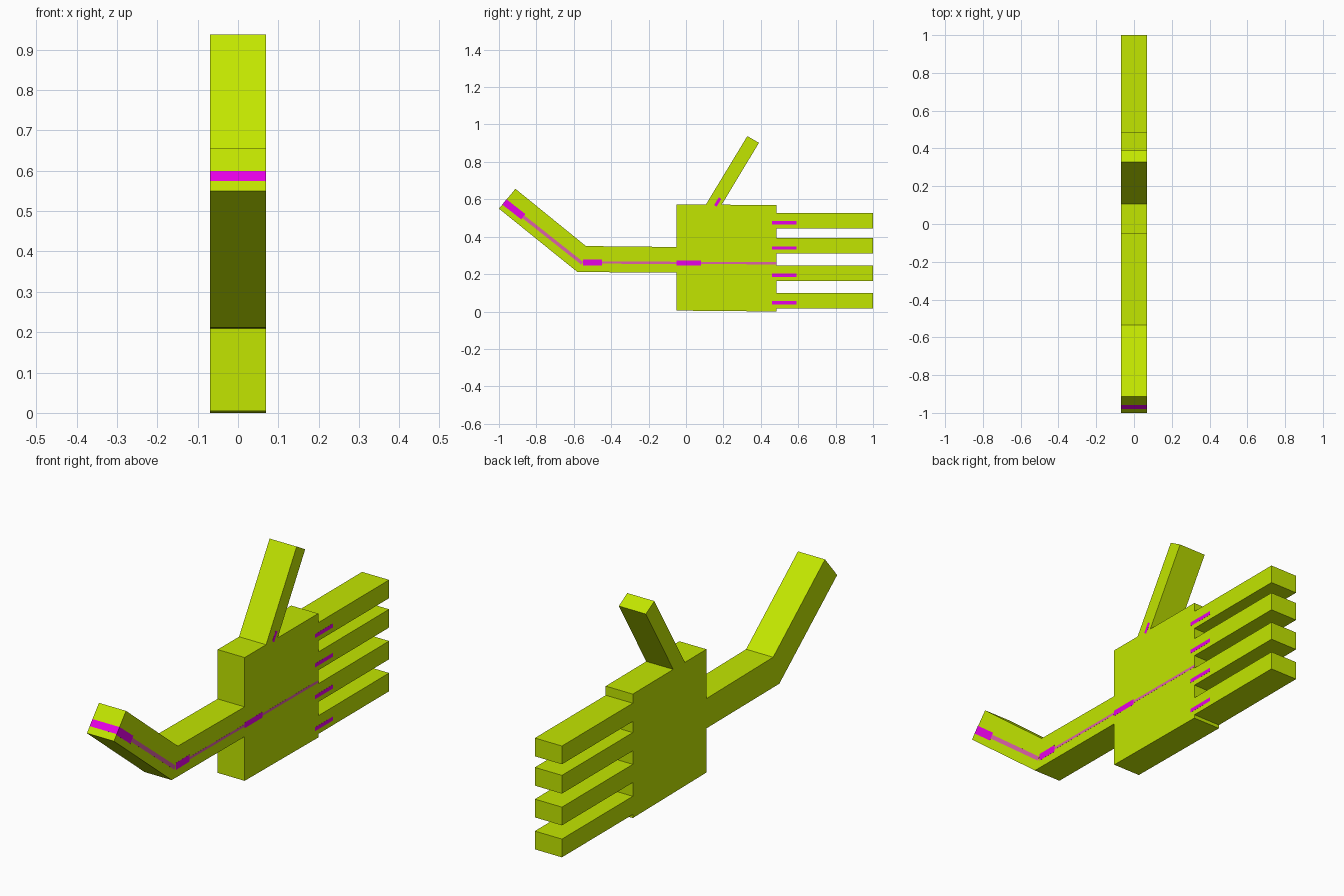
import bpy, bmesh
from mathutils import Vector

if "Cube" in bpy.data.objects:
    bpy.data.objects.remove(bpy.data.objects["Cube"])

HALF = 0.0688   # half thickness of the flat hand
LIFT = 0.0004   # height of painted marks above the surface


def material(name, rgb):
    m = bpy.data.materials.new(name)
    m.diffuse_color = (*rgb, 1)
    m.use_nodes = True
    m.node_tree.nodes["Principled BSDF"].inputs["Base Color"].default_value = m.diffuse_color
    return m


lime = material("lime", (0.54, 0.79, 0.0))
magenta = material("magenta", (0.82, 0.0, 0.82))
rose = material("rose", (0.72, 0.12, 0.40))


def slab(name, profile, x0, x1, mat):
    """Extrude a (y, z) outline from x0 to x1."""
    bm = bmesh.new()
    face = bm.faces.new([bm.verts.new((x0, y, z)) for y, z in profile])
    ext = bmesh.ops.extrude_face_region(bm, geom=[face])
    moved = [v for v in ext["geom"] if isinstance(v, bmesh.types.BMVert)]
    bmesh.ops.translate(bm, verts=moved, vec=(x1 - x0, 0, 0))
    bmesh.ops.recalc_face_normals(bm, faces=bm.faces)
    mesh = bpy.data.meshes.new(name)
    bm.to_mesh(mesh)
    bm.free()
    mesh.materials.append(mat)
    ob = bpy.data.objects.new(name, mesh)
    bpy.context.collection.objects.link(ob)
    return ob


def line(name, a, b, width, mat=magenta):
    """Thin painted bar on the +x side between two (y, z) points."""
    a, b = Vector(a), Vector(b)
    d = (b - a).normalized()
    n = Vector((-d.y, d.x)) * width / 2
    slab(name, [a - n, b - n, b + n, a + n], HALF - 0.001, HALF + LIFT, mat)


# Bent arm, palm and thumb
slab("arm", [(-1, 0.55), (-0.58, 0.211), (-0.05, 0.208), (-0.05, 0.345),
             (-0.535, 0.35), (-0.912, 0.656)], -HALF, HALF, lime)
slab("palm", [(-0.05, 0.005), (0.485, 0), (0.485, 0.57), (-0.05, 0.572)],
     -HALF, HALF, lime)
slab("thumb", [(0.105, 0.57), (0.19, 0.57), (0.39, 0.902), (0.328, 0.938)],
     -HALF, HALF, lime)

# Four fingers, each with a joint mark
for i, z in enumerate((0.058, 0.205, 0.351, 0.486)):
    slab(f"finger_{i + 1}", [(0.485, z - 0.042), (1, z - 0.042),
                             (1, z + 0.042), (0.485, z + 0.042)], -HALF, HALF, lime)
    mark = z - 0.011
    line(f"finger_mark_{i + 1}", (0.46, mark), (0.59, mark), 0.018)

# Thumb and arm joint marks
line("thumb_mark", (0.157, 0.565), (0.182, 0.606), 0.016)
line("arm_end_mark", (-0.971, 0.586), (-0.87, 0.507), 0.036)
line("elbow_mark", (-0.55, 0.262), (-0.45, 0.263), 0.032)
line("wrist_mark", (-0.05, 0.26), (0.08, 0.26), 0.026)

# Narrow lines joining the arm marks
line("upper_arm_line", (-0.87, 0.507), (-0.555, 0.258), 0.018, rose)
line("forearm_line", (-0.45, 0.262), (-0.05, 0.26), 0.012, rose)
line("palm_line", (0.08, 0.26), (0.485, 0.258), 0.012, rose)

# Stripe across the end face of the arm
a, b = Vector((-1, 0.55)), Vector((-0.912, 0.656))
d = (b - a).normalized()
n = Vector((-d.y, d.x)) * LIFT
c = a + (b - a) * 0.35
p, q = c - d * 0.016, c + d * 0.016
slab("arm_end_stripe", [p - n, q - n, q + n, p + n], -HALF, HALF + LIFT, magenta)
